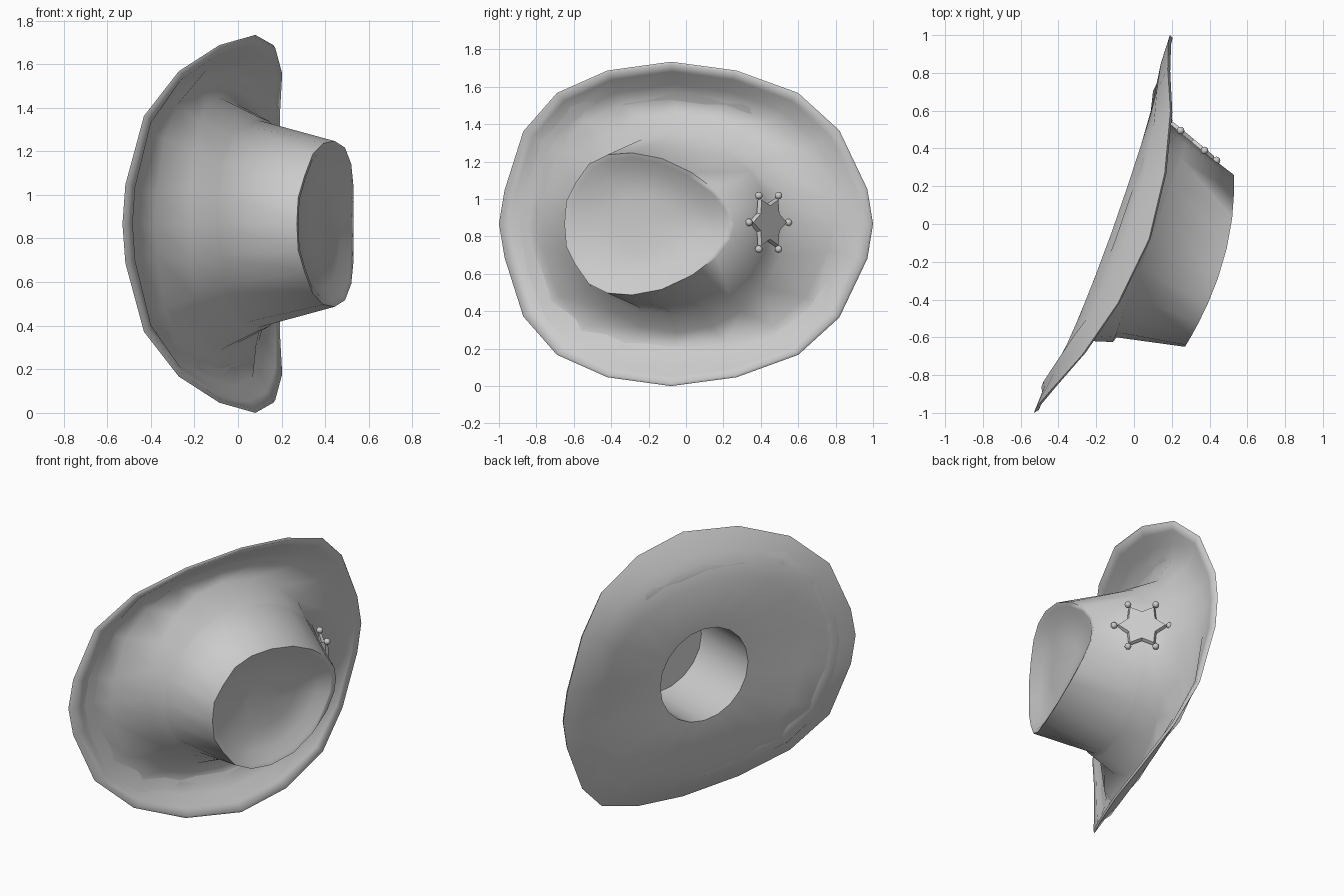
import bpy, bmesh, math
from mathutils import Vector, Matrix

cube = bpy.data.objects.get("Cube")
if cube:
    bpy.data.objects.remove(cube, do_unlink=True)

N = 20            # sides of every ring
MID = 0.867       # height of the hat's centre line
TILT = 0.36       # lean of the hat: x gained per unit of y

grey = bpy.data.materials.new("plain_grey")
grey.use_nodes = True
grey.diffuse_color = (0.6, 0.6, 0.6, 1)
grey.node_tree.nodes["Principled BSDF"].inputs["Base Color"].default_value = (0.6, 0.6, 0.6, 1)


def finish(name, bm, angle):
    mesh = bpy.data.meshes.new(name)
    bm.to_mesh(mesh)
    bm.free()
    mesh.materials.append(grey)
    obj = bpy.data.objects.new(name, mesh)
    bpy.context.collection.objects.link(obj)
    bpy.ops.object.select_all(action='DESELECT')
    obj.select_set(True)
    bpy.context.view_layer.objects.active = obj
    bpy.ops.object.shade_smooth_by_angle(angle=math.radians(angle))


def loft(name, rings, angle, cap_start=False, cap_end=False):
    """Skin a list of rings, optionally closing either end with a fan."""
    bm = bmesh.new()
    loops = [[bm.verts.new(p) for p in ring] for ring in rings]
    for a, b in zip(loops, loops[1:]):
        for i in range(N):
            j = (i + 1) % N
            bm.faces.new((a[i], a[j], b[j], b[i]))
    for use, loop, flip in ((cap_start, loops[0], True), (cap_end, loops[-1], False)):
        if use:
            centre = bm.verts.new(sum((v.co for v in loop), Vector()) / N)
            for i in range(N):
                tri = [loop[i], loop[(i + 1) % N], centre]
                bm.faces.new(tri[::-1] if flip else tri)
    finish(name, bm, angle)


def mirrored(half):
    """Full outline from its upper half, both end points on the centre line."""
    return half + [(y, -z) for y, z in half[-2:0:-1]]


def oval(cy, ry, rz):
    return [(cy + ry * math.cos(math.tau * i / N), rz * math.sin(math.tau * i / N))
            for i in range(N)]


def scaled(outline, s, cy=0.0):
    return [(cy + (y - cy) * s, z * s) for y, z in outline]


def sheet(outline, lift, curl=0.0, sunk=(), dip=0.0):
    """Lay an outline on the leaning plane, with its sides curled up."""
    return [Vector((lift + TILT * y + curl * abs(z) ** 3 - (dip if i in sunk else 0),
                    y, MID + z))
            for i, (y, z) in enumerate(outline)]


edge = mirrored([(1, 0), (.97, .185), (.82, .5), (.6, .7), (.27, .82), (-.08, .867),
                 (-.42, .82), (-.69, .7), (-.87, .495), (-.97, .18), (-1, 0)])
hole = oval(-.03, .3, .3)
rim = mirrored([(.26, 0), (.24, .08), (.165, .175), (.03, .275), (-.13, .35), (-.29, .38),
                (-.42, .37), (-.52, .32), (-.59, .22), (-.64, .12), (-.65, 0)])
# Ring points where the upper skin sinks through the brim: back, and one front side
sunk = (7, 8, 9, 10, 11, 12, 13, 17, 18)


def top_ring(s, drop):
    """Copy of the teardrop rim, bowed down towards the back."""
    return [Vector((.53 - .36 * (y - .2) ** 2 - drop, y, MID + z))
            for y, z in scaled(rim, s, -.2)]


# Hat shell: lower skin, thick brim edge, upper skin, band, crown wall and sunken top
loft("hat_shell", [
    sheet(hole, -.10),
    sheet(scaled(edge, .7), -.125, .1),
    sheet(scaled(edge, .87), -.165, .36),
    sheet(edge, -.17, .427),
    sheet(scaled(edge, .985), -.15, .427),
    sheet(scaled(edge, .94), -.145, .4),
    sheet(scaled(edge, .86), -.135, .34, sunk, .045),
    sheet(scaled(edge, .78), -.1, .1),
    sheet(oval(-.045, .575, .58), 0, -.35),
    sheet(oval(-.085, .54, .495), .114),
    sheet(oval(-.075, .525, .475), .122),
    top_ring(1, 0),
    top_ring(.93, .012),
    top_ring(.78, .06),
    top_ring(.4, .085),
], 80, cap_end=True)

# Head opening: short tube closed inside the crown
opening = sheet(hole, -.10)
axis = Vector((1, -TILT, 0)).normalized()
loft("head_opening", [[p + axis * .48 for p in opening], opening], 40, cap_start=True)

# Badge: six-pointed plate with a ball on every tip
normal = Vector((.64, .77, 0)).normalized()
along = Vector((-normal.y, normal.x, 0))
up = Vector((0, 0, 1))
frame = Matrix((along, up, normal)).transposed().to_4x4()
frame.translation = Vector((.31, .442, MID + .008))

bm = bmesh.new()
points = []
for i in range(12):
    r = .1 if i % 2 else .155
    a = math.tau * i / 12
    points.append(bm.verts.new((r * math.cos(a), r * math.sin(a), -.01)))
plate = bm.faces.new(points)
raised = bmesh.ops.extrude_face_region(bm, geom=[plate])
for v in raised["geom"]:
    if isinstance(v, bmesh.types.BMVert):
        v.co = Vector((v.co.x * .9, v.co.y * .9, .01))
bmesh.ops.recalc_face_normals(bm, faces=bm.faces)
bm.transform(frame)
finish("badge_star", bm, 30)

bm = bmesh.new()
for i in range(6):
    a = math.tau * i / 6
    spot = Matrix.Translation((.165 * math.cos(a), .165 * math.sin(a), 0))
    bmesh.ops.create_uvsphere(bm, u_segments=12, v_segments=8, radius=.02, matrix=frame @ spot)
finish("badge_balls", bm, 60)
